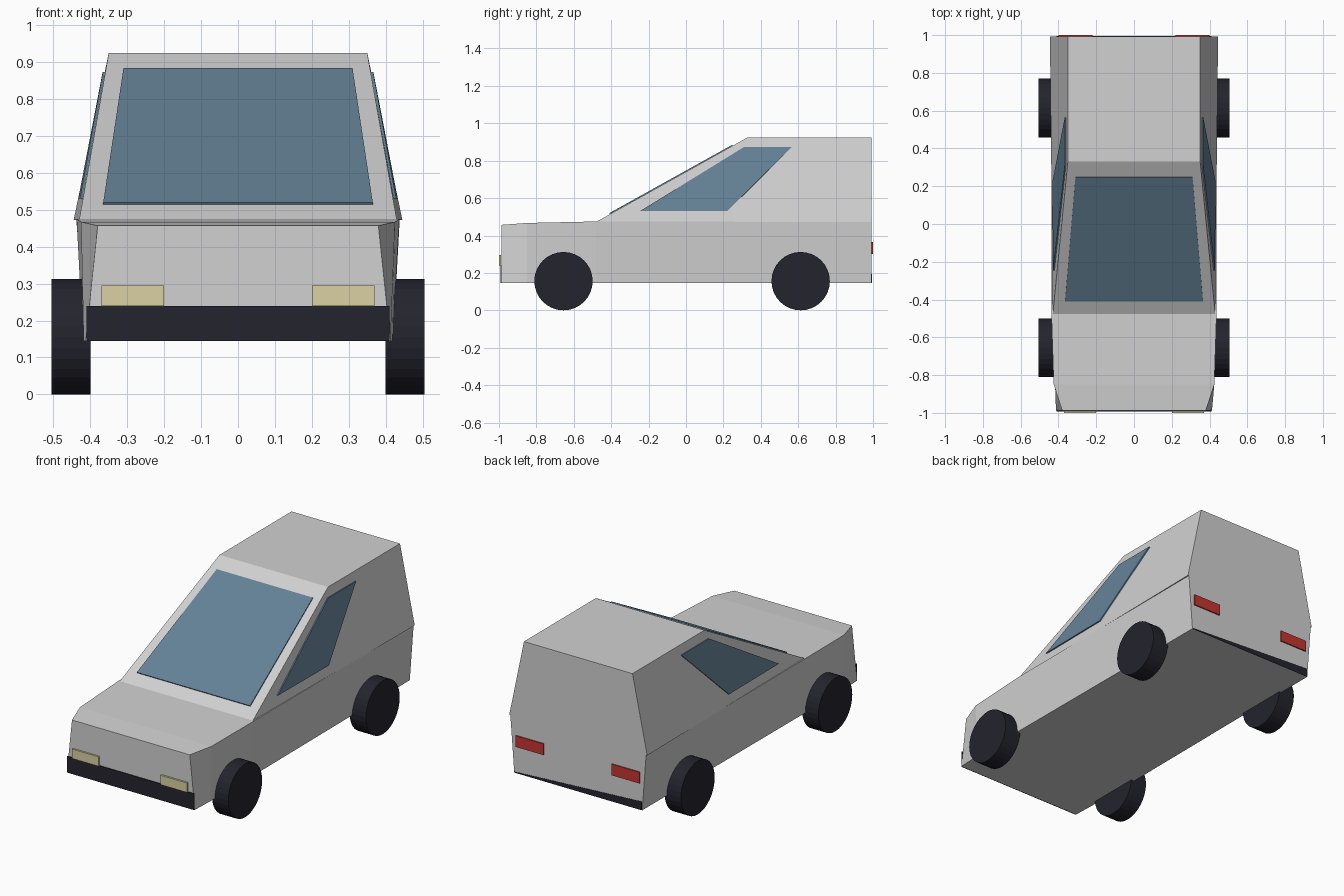
import bpy, bmesh, math
from mathutils import Vector, Matrix

if "Cube" in bpy.data.objects:
    bpy.data.objects.remove(bpy.data.objects["Cube"])


def material(name, rgb):
    m = bpy.data.materials.new(name)
    m.diffuse_color = (*rgb, 1)
    m.use_nodes = True
    m.node_tree.nodes["Principled BSDF"].inputs["Base Color"].default_value = m.diffuse_color
    return m


GREY = material("light grey paint", (0.64, 0.64, 0.64))
GLASS = material("blue glass", (0.13, 0.225, 0.31))
BLACK = material("dark rubber", (0.017, 0.017, 0.027))
CREAM = material("cream lamp", (0.70, 0.64, 0.36))
RED = material("red lamp", (0.56, 0.035, 0.03))


def finish(name, bm, mat):
    bmesh.ops.recalc_face_normals(bm, faces=bm.faces[:])
    me = bpy.data.meshes.new(name)
    bm.to_mesh(me)
    bm.free()
    me.materials.append(mat)
    ob = bpy.data.objects.new(name, me)
    bpy.context.collection.objects.link(ob)
    return ob


def loft(name, sections, mat):
    """Join four-cornered sections (lists of points) and cap the ends."""
    bm = bmesh.new()
    rings = [[bm.verts.new(p) for p in s] for s in sections]
    for a, b in zip(rings, rings[1:]):
        for i in range(4):
            j = (i + 1) % 4
            bm.faces.new((a[i], a[j], b[j], b[i]))
    bm.faces.new(rings[0])
    bm.faces.new(rings[-1])
    return finish(name, bm, mat)


def plate(name, pts, out, mat, thick=0.007):
    """Thin plate standing proud of a surface along direction out."""
    off = Vector(out).normalized() * thick
    inner = [Vector(p) - off * 0.2 for p in pts]
    return loft(name, [inner, [Vector(p) + off for p in pts]], mat)


def rect(x0, x1, y, z0, z1):
    return [(x0, y, z0), (x1, y, z0), (x1, y, z1), (x0, y, z1)]


# Lower body: y, half width at bottom, half width at top, top height
BOTTOM, BELT, ROOF = 0.145, 0.475, 0.925
loft("lower_body", [
    [(-wb, y, BOTTOM), (wb, y, BOTTOM), (wt, y, zt), (-wt, y, zt)]
    for y, wb, wt, zt in ((-0.987, 0.413, 0.38, 0.457), (-0.85, 0.418, 0.425, 0.467),
                          (-0.48, 0.42, 0.437, BELT), (0.993, 0.413, 0.438, BELT))], GREY)


# Cabin: belt rectangle lofted to the roof rectangle
def belt_width(y):
    return 0.43 + 0.015 * (y + 0.48) / 1.473


loft("cabin", [
    [(-wf, yf, z), (wf, yf, z), (wr, 0.993, z), (-wr, 0.993, z)]
    for z, yf, wf, wr in ((BELT - 0.002, -0.48, 0.43, 0.445), (ROOF, 0.33, 0.35, 0.35))], GREY)


# Windscreen on the sloping front
def screen(x, z):
    return (x, -0.48 + 1.8 * (z - BELT), z)


plate("windscreen", [screen(-0.365, 0.515), screen(0.365, 0.515),
                     screen(0.31, 0.88), screen(-0.31, 0.88)], (0, -0.45, 0.81), GLASS, 0.005)


# Side windows on the leaning cabin sides
def side_point(s, y, z):
    t = (z - BELT) / (ROOF - BELT)
    return (s * (belt_width(y) * (1 - t) + 0.35 * t), y, z)


for s, side in ((1, "right"), (-1, "left")):
    plate(side + "_window", [side_point(s, *p) for p in
                             ((-0.245, 0.53), (0.22, 0.53), (0.565, 0.872), (0.31, 0.872))],
          (s, 0, 0.18), GLASS, 0.006)
    # Lamps
    plate(side + "_headlight", rect(s * 0.20, s * 0.37, -0.991, 0.24, 0.295), (0, -1, 0), CREAM, 0.009)
    plate(side + "_tail_light", rect(s * 0.22, s * 0.40, 0.992, 0.30, 0.365), (0, 1, 0), RED, 0.008)
    # Wheels
    for y, end in ((-0.655, "front"), (0.613, "rear")):
        bm = bmesh.new()
        bmesh.ops.create_cone(
            bm, cap_ends=True, segments=32, radius1=0.156, radius2=0.156, depth=0.105,
            matrix=Matrix.Translation((s * 0.4525, y, 0.156)) @ Matrix.Rotation(math.pi / 2, 4, 'Y'))
        finish(f"{end}_{side}_wheel", bm, BLACK)

# Bumpers: full strip in front, thin sliver tapering across the rear
plate("front_bumper", rect(-0.41, 0.41, -0.987, BOTTOM, 0.24), (0, -1, 0), BLACK, 0.005)
plate("rear_bumper", [(-0.41, 0.993, BOTTOM), (0.41, 0.993, BOTTOM),
                      (0.41, 0.993, 0.15), (-0.41, 0.993, 0.195)], (0, 1, 0), BLACK, 0.002)
